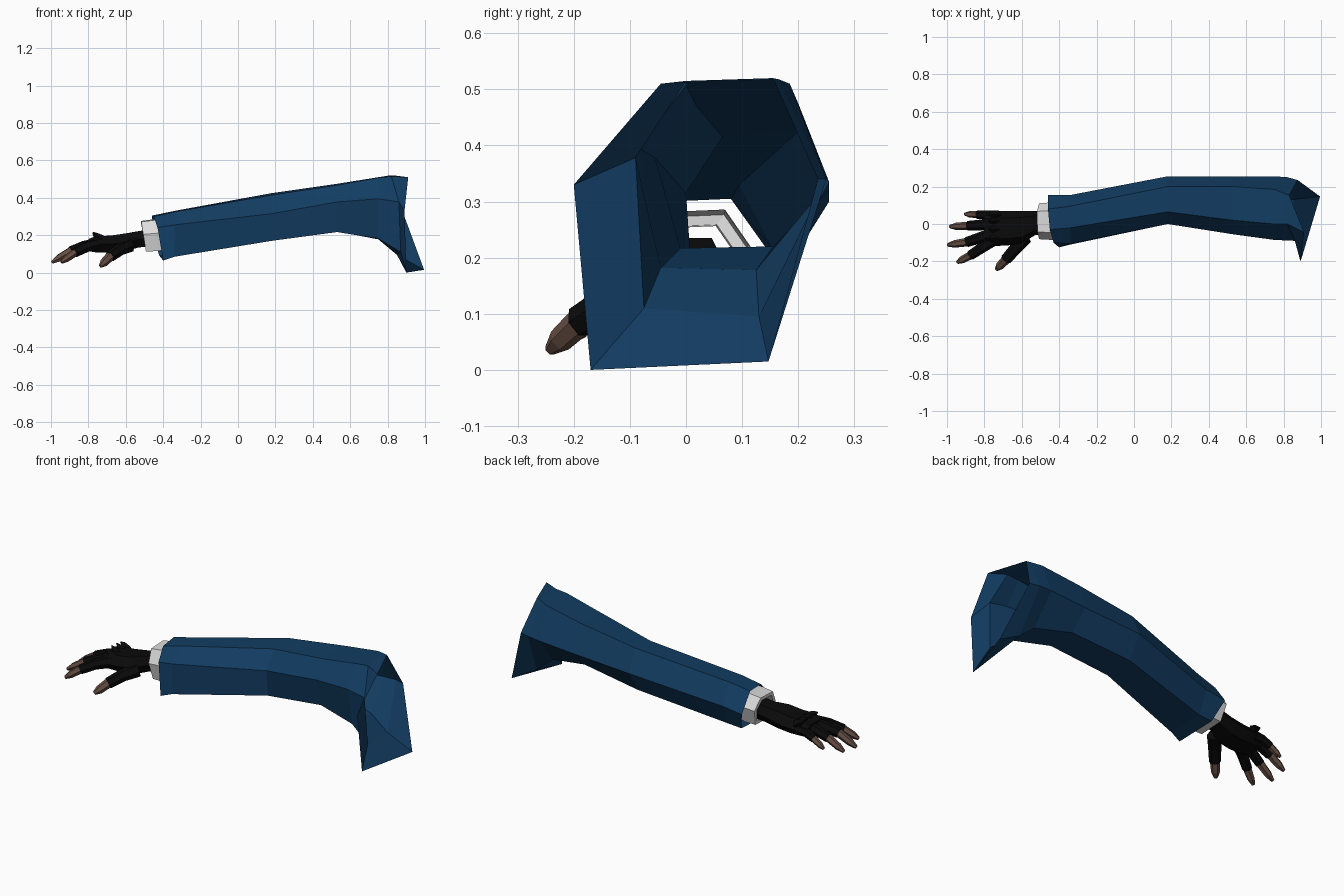
import bpy, bmesh, math
from mathutils import Vector

if "Cube" in bpy.data.objects:
    bpy.data.objects.remove(bpy.data.objects["Cube"])


def material(name, rgb):
    m = bpy.data.materials.new(name)
    m.diffuse_color = (*rgb, 1)
    m.use_nodes = True
    m.node_tree.nodes["Principled BSDF"].inputs["Base Color"].default_value = m.diffuse_color
    return m


BLUE = material("navy cloth", (0.006, 0.046, 0.122))
BLACK = material("black glove", (0.003, 0.003, 0.003))
SKIN = material("brown skin", (0.13, 0.075, 0.056))
WHITE = material("white cuff", (0.72, 0.72, 0.72))


def loft(name, rings, mat, cap_start=False, cap_end=False):
    """Skin a list of equal-length closed rings."""
    bm = bmesh.new()
    vs = [[bm.verts.new(p) for p in r] for r in rings]
    n = len(rings[0])
    for a, b in zip(vs, vs[1:]):
        for i in range(n):
            j = (i + 1) % n
            bm.faces.new((a[i], a[j], b[j], b[i]))
    if cap_start:
        bm.faces.new(vs[0][::-1])
    if cap_end:
        bm.faces.new(vs[-1])
    bmesh.ops.recalc_face_normals(bm, faces=bm.faces)
    me = bpy.data.meshes.new(name)
    bm.to_mesh(me)
    bm.free()
    me.materials.append(mat)
    ob = bpy.data.objects.new(name, me)
    bpy.context.collection.objects.link(ob)
    return ob


def tube(name, path, radii, mat, sides=6):
    """Low-poly capped tube along a path."""
    pts = [Vector(p) for p in path]
    rings = []
    for i, p in enumerate(pts):
        d = (pts[min(i + 1, len(pts) - 1)] - pts[max(i - 1, 0)]).normalized()
        u = d.cross(Vector((0, 0, 1))).normalized()
        v = u.cross(d)
        rings.append([p + radii[i] * (u * math.cos(t) + v * math.sin(t))
                      for t in (2 * math.pi * k / sides for k in range(sides))])
    return loft(name, rings, mat, True, True)


# Sleeve: six corners per section (front, top front, top back, back, bottom back, bottom front)
wrist = [(-.43, -.10, .24), (-.45, -.03, .30), (-.46, .08, .305),
         (-.46, .155, .20), (-.42, .10, .09), (-.40, -.125, .065)]
sections = [
    (-.34, (-.105, .255), (-.02, .325), (.095, .33), (.155, .215), (.10, .095), (-.11, .085)),
    (.18, (0, .315), (.065, .415), (.20, .425), (.255, .30), (.18, .18), (.01, .17)),
    (.53, (-.055, .378), (.02, .468), (.20, .475), (.255, .32), (.155, .22), (-.01, .217)),
    (.75, (-.085, .395), (0, .508), (.185, .51), (.255, .335), (.125, .178), (-.045, .182)),
]
shoulder = [(.86, -.09, .378), (.82, 0, .515), (.80, .165, .518),
            (.82, .25, .34), (.85, .13, .095), (.87, -.075, .11)]
rim = [(.89, -.2, .33), (.91, -.045, .51), (.83, .155, .52),
       (.875, .235, .34), (.995, .147, .015), (.90, -.17, 0)]
rings = [wrist] + [[(s[0], y, z) for y, z in s[1:]] for s in sections] + [shoulder, rim]
loft("sleeve", rings, BLUE)


# Shirt cuff: slanted six-sided band with a folded inner lip
def cuff_ring(x, scale, dz=0.0):
    prof = [(-.095, .01), (-.055, .08), (.06, .085), (.105, .02), (.075, -.075), (-.075, -.085)]
    return [(x - .15 * z, .01 + y * scale, .195 + dz + z * scale) for y, z in prof]


loft("shirt_cuff", [cuff_ring(-.40, .95, .01), cuff_ring(-.44, 1, .005), cuff_ring(-.505, .96),
                    cuff_ring(-.505, .75), cuff_ring(-.45, .72)], WHITE)


# Gloved palm: x, y from, y to, z bottom, z top
def palm_ring(x, y0, y1, z0, z1):
    m, c = (z0 + z1) / 2, (y1 - y0) * .2
    return [(x, y0, m), (x, y0 + c, z1), (x, y1 - c, z1),
            (x, y1, m), (x, y1 - c, z0), (x, y0 + c, z0)]


palm = [(-.45, -.05, .07, .14, .235), (-.53, -.06, .07, .135, .222), (-.60, -.105, .07, .115, .21),
        (-.68, -.115, .07, .107, .198), (-.76, -.118, .068, .108, .195), (-.80, -.105, .06, .115, .18)]
loft("glove_palm", [palm_ring(*p) for p in palm], BLACK, True, True)

# Fingers: root, glove end, tip, radius
fingers = {
    "thumb": ((-.58, -.07, .145), (-.685, -.19, .085), (-.735, -.243, .035), .030),
    "index": ((-.75, -.085, .15), (-.875, -.168, .105), (-.945, -.205, .055), .026),
    "middle": ((-.75, -.05, .155), (-.895, -.097, .115), (-.995, -.112, .055), .027),
    "ring": ((-.75, 0, .155), (-.89, -.010, .12), (-.985, -.014, .065), .026),
    "pinky": ((-.74, .045, .15), (-.84, .05, .125), (-.905, .053, .085), .022),
}
for name, (root, end, tip, r) in fingers.items():
    a, b, c = Vector(root), Vector(end), Vector(tip)
    mid = a.lerp(b, .5) + Vector((0, 0, .008))
    tube("glove_" + name, [a, mid, b], [r * 1.25, r * 1.1, r], BLACK)
    tube(name + "_tip", [a.lerp(b, .9), b, b.lerp(c, .65), c], [r * .8, r * .85, r * .75, r * .35], SKIN)

# Raised knuckle points on the back of the glove
for i, y in enumerate((-.075, -.03, .015, .05)):
    tube(f"knuckle_{i}", [(-.725, y, .175), (-.755, y, .195), (-.775, y, .215 - .005 * abs(i - 1))],
         [.024, .018, .004], BLACK, 4)
